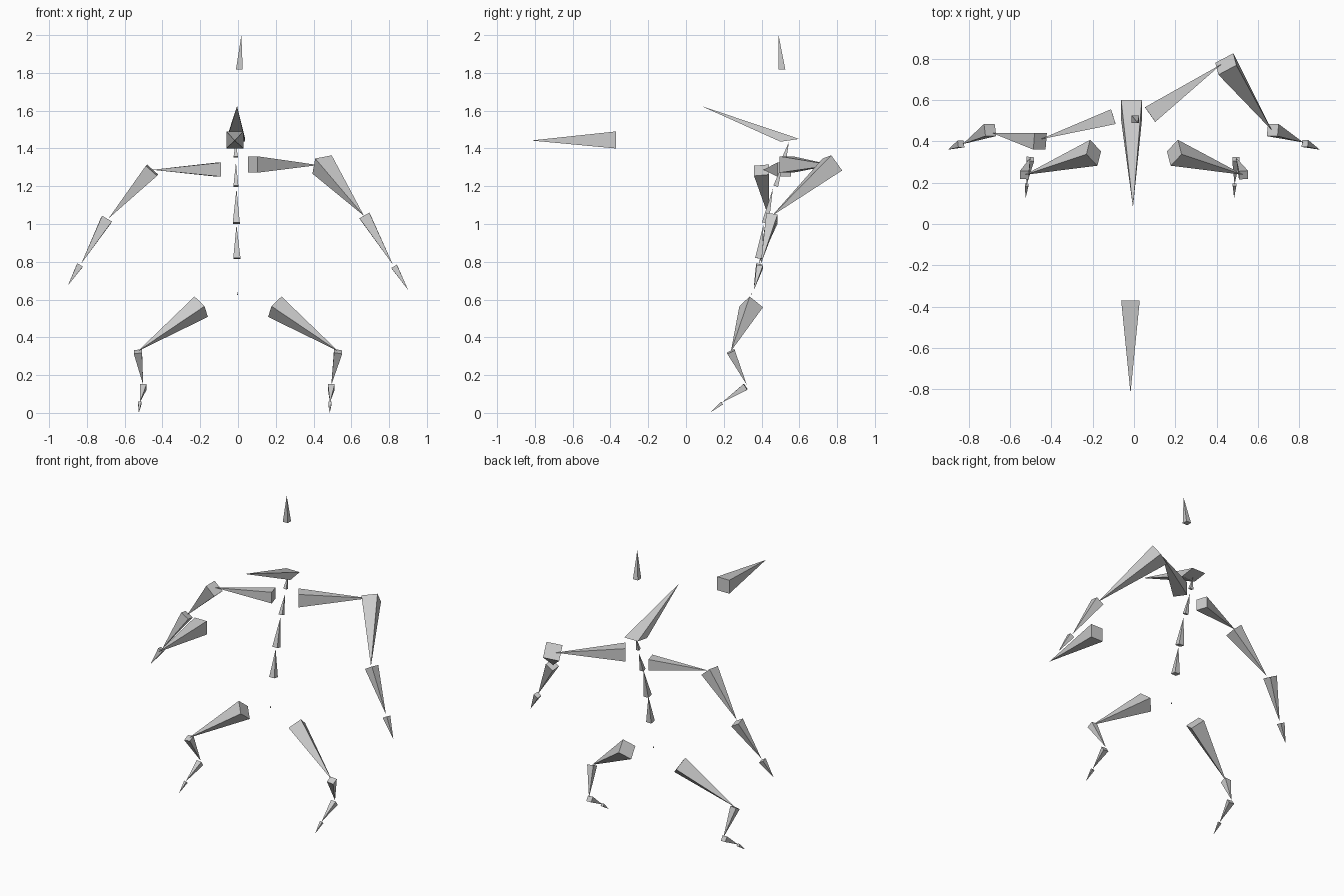
import bpy
from mathutils import Vector

# single flat grey
grey = bpy.data.materials.new("bone_grey")
grey.diffuse_color = (0.6, 0.6, 0.6, 1)


def bone(name, base, tip, width, side=(1, 0, 0), across=None):
    """Square pyramid from base centre to tip; side sets the roll of the base.
    across, when given, tilts the base away from square to the axis."""
    base, tip, u = Vector(base), Vector(tip), Vector(side)
    axis = (tip - base).normalized()
    if across:
        v = Vector(across).normalized()
    else:
        u = u - axis * u.dot(axis)
        v = axis.cross(u).normalized()
    u = u.normalized() * width / 2
    v = v * width / 2
    # keep the base winding consistent relative to the tip
    if u.cross(v).dot(axis) < 0:
        v = -v
    verts = [base - u - v, base + u - v, base + u + v, base - u + v, tip]
    faces = [(3, 2, 1, 0), (0, 1, 4), (1, 2, 4), (2, 3, 4), (3, 0, 4)]
    mesh = bpy.data.meshes.new(name)
    mesh.from_pydata(verts, [], faces)
    mesh.materials.append(grey)
    obj = bpy.data.objects.new(name, mesh)
    bpy.context.collection.objects.link(obj)
    return obj


X, Y, Z = (1, 0, 0), (0, 1, 0), (0, 0, 1)

# floating aim target and crown marker
bone("front_target", (-0.017, -0.37, 1.445), (-0.017, -0.82, 1.442), 0.09, X, Z)
bone("crown", (0.007, 0.508, 1.817), (0.018, 0.49, 2.0), 0.036, X, Y)

# head and spine
bone("head", (-0.012, 0.55, 1.443), (-0.005, 0.08, 1.625), 0.1, X, (0, 0.1, 0.015))
bone("neck", (-0.012, 0.522, 1.355), (-0.012, 0.545, 1.435), 0.022)
bone("upper_spine", (-0.011, 0.475, 1.2), (-0.011, 0.515, 1.325), 0.026)
bone("middle_spine", (-0.009, 0.42, 1.005), (-0.008, 0.46, 1.187), 0.037)
bone("lower_spine", (-0.006, 0.385, 0.818), (-0.008, 0.41, 0.995), 0.038)
bone("pelvis", (-0.003, 0.348, 0.625), (-0.005, 0.35, 0.643), 0.005)

# shoulders
bone("left_shoulder", (-0.1, 0.52, 1.288), (-0.455, 0.41, 1.287), 0.075, Z)
bone("right_shoulder", (0.078, 0.53, 1.315), (0.425, 0.775, 1.312), 0.087, Z)

# arms
bone("left_upper_arm", (-0.455, 0.4, 1.285), (-0.685, 0.44, 1.03), 0.08, Y)
bone("right_upper_arm", (0.445, 0.775, 1.315), (0.667, 0.455, 1.043), 0.1,
     (0.09, 0.048, 0.018))
bone("left_forearm", (-0.697, 0.455, 1.022), (-0.83, 0.387, 0.79), 0.06, Y)
bone("right_forearm", (0.672, 0.455, 1.04), (0.82, 0.395, 0.785), 0.06, Y)
bone("left_hand", (-0.838, 0.388, 0.78), (-0.9, 0.36, 0.675), 0.034, Y)
bone("right_hand", (0.828, 0.39, 0.773), (0.9, 0.36, 0.652), 0.034, Y)

# legs: x positions of hip, knee, ankle, ball of foot and toe tip
legs = {"left": (-0.195, -0.53, -0.502, -0.52, -0.525),
        "right": (0.195, 0.53, 0.494, 0.487, 0.485)}
for side, (hip, knee, ankle, ball, toe) in legs.items():
    s = 1 if hip > 0 else -1
    bone(side + "_thigh", (hip, 0.345, 0.562), (knee, 0.238, 0.327), 0.092,
         (-s * 0.028, 0.071, -0.047))
    bone(side + "_shin", (knee, 0.237, 0.325), (ankle, 0.322, 0.148), 0.044)
    bone(side + "_foot", (ankle, 0.315, 0.138), (ball, 0.19, 0.055), 0.036)
    bone(side + "_toe", (ball, 0.19, 0.052), (toe, 0.125, 0.005), 0.018)
bpy.data.objects["left_toe"].data.vertices[4].co.z = 0
bpy.data.objects["right_toe"].data.vertices[4].co.z = 0
